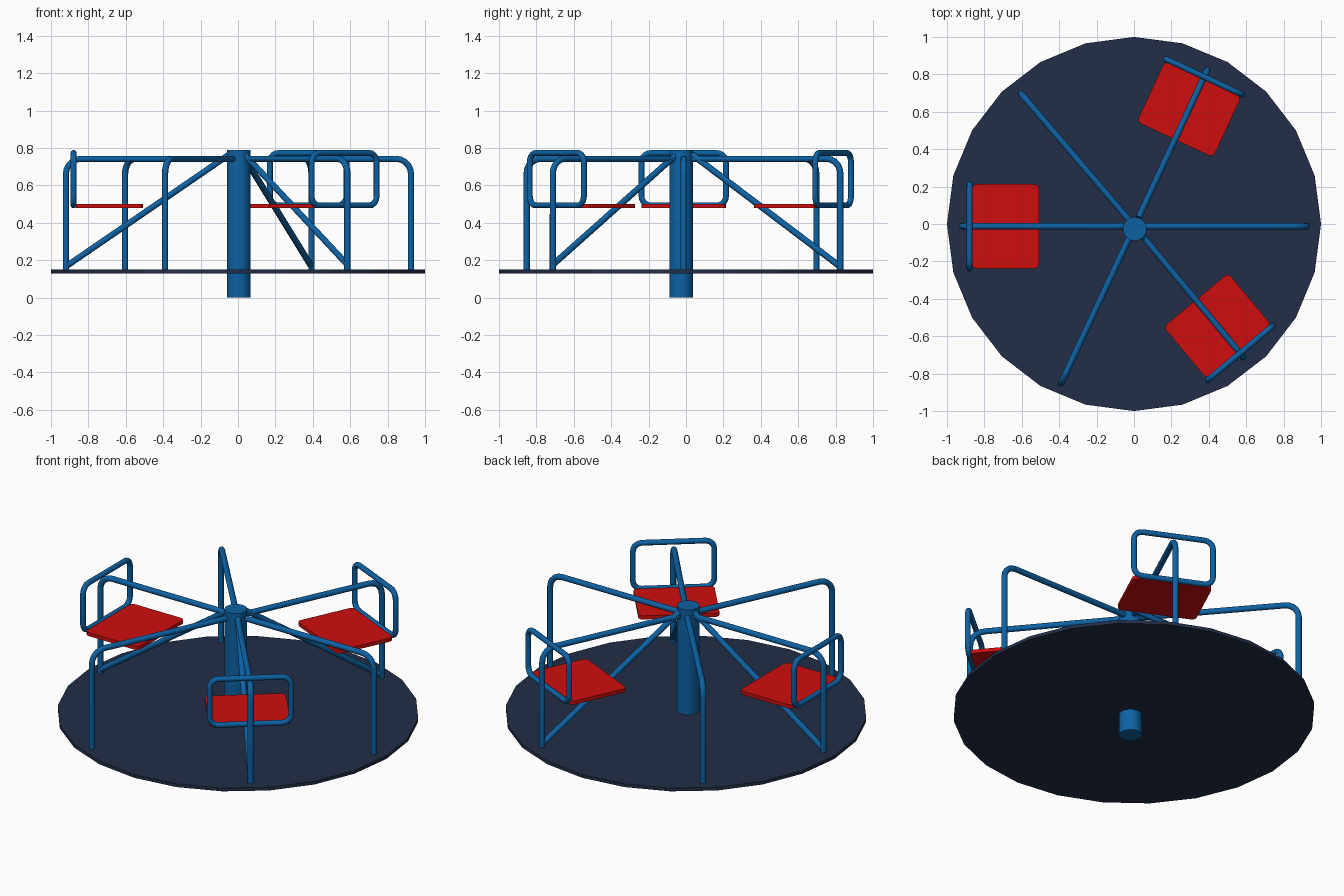
import bpy, bmesh, math
from mathutils import Vector, Matrix

if "Cube" in bpy.data.objects:
    bpy.data.objects.remove(bpy.data.objects["Cube"])


def material(name, rgb):
    m = bpy.data.materials.new(name)
    m.diffuse_color = (*rgb, 1)
    m.use_nodes = True
    m.node_tree.nodes["Principled BSDF"].inputs["Base Color"].default_value = m.diffuse_color
    return m


BLUE = material("blue paint", (0.004, 0.122, 0.37))
RED = material("red seat", (0.62, 0.004, 0.004))
NAVY = material("dark navy deck", (0.016, 0.027, 0.062))
HUB = Vector((0.003, -0.013, 0))


def add(name, mesh, mat, smooth=True):
    mesh.materials.clear()
    mesh.materials.append(mat)
    ob = bpy.data.objects.new(name, mesh)
    bpy.context.collection.objects.link(ob)
    if smooth:
        bpy.ops.object.select_all(action='DESELECT')
        ob.select_set(True)
        bpy.context.view_layer.objects.active = ob
        bpy.ops.object.shade_smooth_by_angle(angle=math.radians(40))
    return ob


def cylinder(name, r, z0, z1, sides, mat, xy=(0, 0), smooth=True):
    bm = bmesh.new()
    rot = Matrix.Translation((xy[0], xy[1], (z0 + z1) / 2))
    bmesh.ops.create_cone(bm, cap_ends=True, segments=sides, radius1=r,
                          radius2=r, depth=z1 - z0, matrix=rot)
    me = bpy.data.meshes.new(name)
    bm.to_mesh(me)
    bm.free()
    return add(name, me, mat, smooth)


def rounded(points, bend, closed=False, steps=5):
    """Replace right-angle corners of a path with arcs."""
    n, out = len(points), []
    for i, p in enumerate(points):
        if not closed and i in (0, n - 1):
            out.append(p)
            continue
        a = (points[i - 1] - p).normalized() * bend
        b = (points[(i + 1) % n] - p).normalized() * bend
        for k in range(steps + 1):
            t = math.pi / 2 * k / steps
            out.append(p + a * (1 - math.sin(t)) + b * (1 - math.cos(t)))
    return out


def tube(name, path, radius, closed=False):
    cu = bpy.data.curves.new(name + " path", 'CURVE')
    cu.dimensions = '3D'
    cu.bevel_depth = radius
    cu.bevel_resolution = 3
    cu.use_fill_caps = True
    sp = cu.splines.new('POLY')
    sp.points.add(len(path) - 1)
    for q, p in zip(sp.points, path):
        q.co = (*p, 1)
    sp.use_cyclic_u = closed
    tmp = bpy.data.objects.new(name + " tmp", cu)
    bpy.context.collection.objects.link(tmp)
    dg = bpy.context.evaluated_depsgraph_get()
    me = bpy.data.meshes.new_from_object(tmp.evaluated_get(dg))
    bpy.data.objects.remove(tmp)
    me.name = name
    return add(name, me, BLUE)


# Deck and centre pole
cylinder("deck", 1.0, 0.13, 0.15, 24, NAVY, smooth=False)
cylinder("centre_pole", 0.063, 0.0, 0.79, 24, BLUE, (0.004, -0.026))

# Arms bending down into posts: post position, and whether it carries a seat
posts = [(0.925, -0.012, False), (0.393, 0.825, True), (-0.604, 0.697, False),
         (-0.92, -0.012, True), (-0.39, -0.852, False), (0.585, -0.712, True)]
for i, (x, y, seat) in enumerate(posts, 1):
    foot = Vector((x, y, 0.14))
    top = Vector((x, y, 0.742))
    hub = HUB + Vector((0, 0, 0.742))
    tube(f"arm_{i}", rounded([hub, top, foot], 0.08), 0.017)
    if not seat:
        continue
    out = (top - hub).normalized()
    side = Vector((-out.y, out.x, 0))

    def at(u, v, z):
        return HUB + out * u + side * v + Vector((0, 0, z))

    # Diagonal brace under the seat arm
    tube(f"brace_{i}", [at(0.915, 0, 0.172), at(0.05, 0, 0.765)], 0.017)

    # Backrest hoop
    hoop = [at(0.882, v, z) for v, z in
            ((-0.226, 0.493), (0.226, 0.493), (0.226, 0.773), (-0.226, 0.773))]
    tube(f"backrest_{i}", rounded(hoop, 0.05, True), 0.016, True)

    # Seat board with slightly rounded corners
    board = [at(u, v, 0.478) for u, v in
             ((0.512, -0.225), (0.87, -0.225), (0.87, 0.225), (0.512, 0.225))]
    bm = bmesh.new()
    face = bm.faces.new([bm.verts.new(p) for p in rounded(board, 0.025, True, 3)])
    new = bmesh.ops.extrude_face_region(bm, geom=[face])["geom"]
    bmesh.ops.translate(bm, vec=(0, 0, 0.022),
                        verts=[g for g in new if isinstance(g, bmesh.types.BMVert)])
    bmesh.ops.recalc_face_normals(bm, faces=bm.faces)
    me = bpy.data.meshes.new(f"seat_{i}")
    bm.to_mesh(me)
    bm.free()
    add(f"seat_{i}", me, RED)
